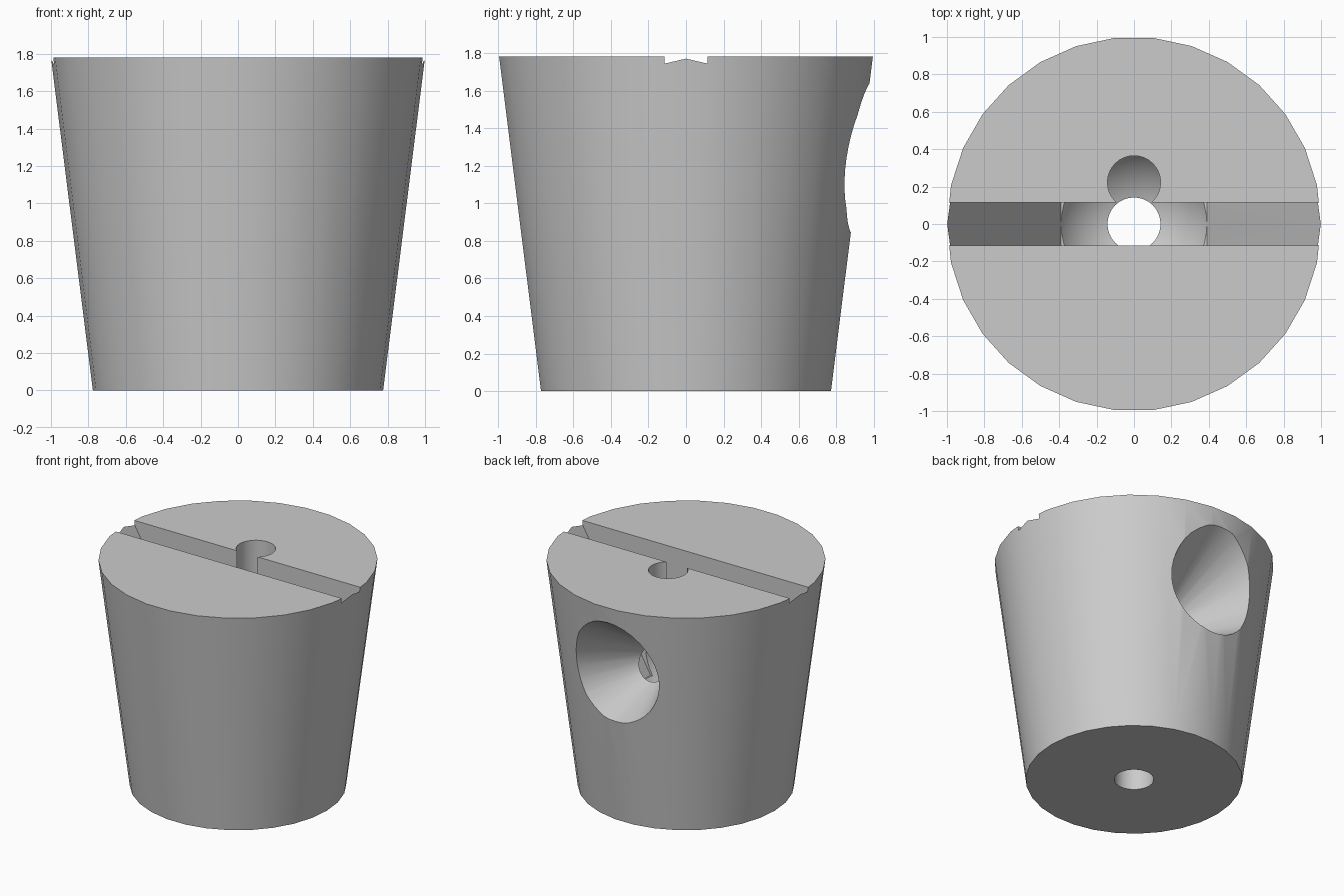
import bpy, bmesh
from math import radians, tan
from mathutils import Matrix, Vector

old = bpy.data.objects.get("Cube")
if old:
    bpy.data.objects.remove(old, do_unlink=True)

grey = bpy.data.materials.new("plain grey")
grey.use_nodes = True
colour = (0.6, 0.6, 0.6, 1)
grey.diffuse_color = colour
grey.node_tree.nodes["Principled BSDF"].inputs["Base Color"].default_value = colour

HEIGHT = 1.78
BORE = 0.142


def make_object(name, bm):
    bmesh.ops.recalc_face_normals(bm, faces=bm.faces)
    mesh = bpy.data.meshes.new(name)
    bm.to_mesh(mesh)
    bm.free()
    mesh.materials.append(grey)
    obj = bpy.data.objects.new(name, mesh)
    bpy.context.collection.objects.link(obj)
    return obj


def frustum(name, start, end, r1, r2, sides):
    """Round tapered solid running from start to end."""
    a, b = Vector(start), Vector(end)
    turn = (b - a).to_track_quat('Z', 'Y').to_matrix().to_4x4()
    spin = Matrix.Rotation(radians(90), 4, 'Z')
    bm = bmesh.new()
    bmesh.ops.create_cone(bm, cap_ends=True, segments=sides, radius1=r1, radius2=r2,
                          depth=(b - a).length,
                          matrix=Matrix.Translation((a + b) / 2) @ turn @ spin)
    return make_object(name, bm)


# Tapered body
body = frustum("tapered_body", (0, 0, 0), (0, 0, HEIGHT), 0.776, 1.0, 30)

# Round chamber in the middle
bm = bmesh.new()
bmesh.ops.create_uvsphere(bm, u_segments=48, v_segments=32, radius=0.45,
                          matrix=Matrix.Translation((0, 0, 0.94)))
chamber = make_object("chamber_cutter", bm)

# Slot across the top, its ends sloping down to the chamber
bm = bmesh.new()
profile = [(-0.39, 0.716), (0.39, 0.716), (1.1, 1.945), (-1.1, 1.945)]
face = bm.faces.new([bm.verts.new((x, -0.115, z)) for x, z in profile])
extruded = bmesh.ops.extrude_face_region(bm, geom=[face])
moved = [v for v in extruded["geom"] if isinstance(v, bmesh.types.BMVert)]
bmesh.ops.translate(bm, verts=moved, vec=(0, 0.23, 0))
slot = make_object("slot_cutter", bm)

# Upright bores: one up to the top, one down through the base
top_bore = frustum("top_bore_cutter", (0, 0.223, 1.0), (0, 0.223, 2.0), BORE, BORE, 32)
base_bore = frustum("base_bore_cutter", (0, 0, -0.2), (0, 0, 0.7), BORE, BORE, 32)

# Flared opening at the back, tilted slightly up
apex = Vector((0, 0.135, 1.095))
axis = Matrix.Rotation(radians(7), 3, 'X') @ Vector((0, 1, 0))
reach = 1.3
flare = frustum("flare_cutter", apex + axis * 0.05, apex + axis * reach,
                0.05 * tan(radians(26.5)), reach * tan(radians(26.5)), 40)

# Cut the hollows, then drop the cutters
cutters = [chamber, slot, top_bore, base_bore, flare]
for cutter in cutters:
    cutter.hide_render = True
    cut = body.modifiers.new(cutter.name, 'BOOLEAN')
    cut.operation = 'DIFFERENCE'
    cut.solver = 'EXACT'
    cut.object = cutter

bpy.context.view_layer.update()
graph = bpy.context.evaluated_depsgraph_get()
result = bpy.data.meshes.new_from_object(body.evaluated_get(graph))
body.modifiers.clear()
body.data = result
for cutter in cutters:
    bpy.data.objects.remove(cutter, do_unlink=True)
result.materials.clear()
result.materials.append(grey)
for poly in result.polygons:
    poly.material_index = 0

bpy.ops.object.select_all(action='DESELECT')
body.select_set(True)
bpy.context.view_layer.objects.active = body
bpy.ops.object.shade_smooth_by_angle(angle=radians(25))
